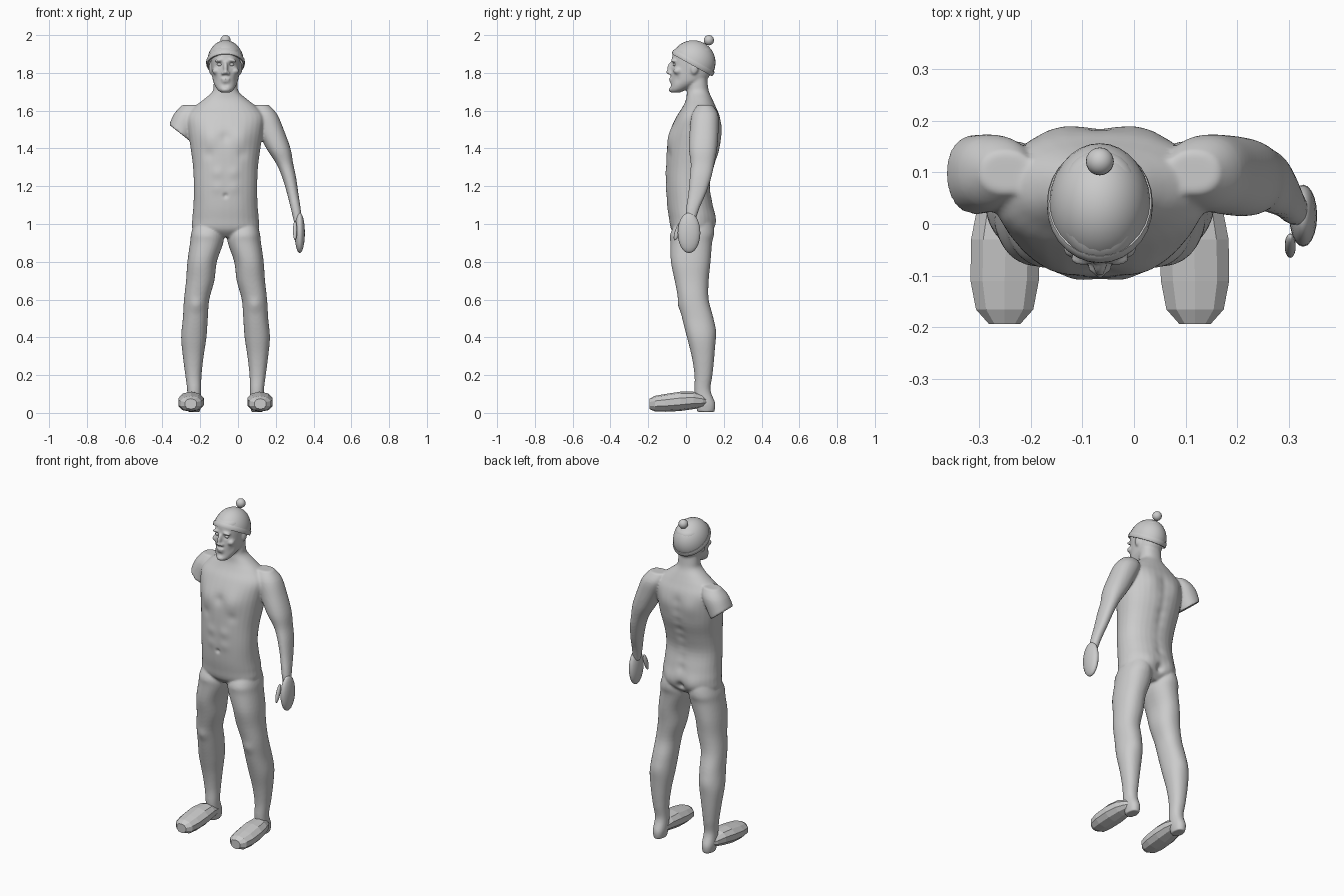
import bpy, bmesh, math
from mathutils import Vector, Matrix

if "Cube" in bpy.data.objects:
    bpy.data.objects.remove(bpy.data.objects["Cube"])

MID = -0.066  # x of the body's midline; parts are built around local x = 0


def spline(rows, steps):
    """Catmull-Rom interpolation of tuples."""
    out = []
    for i in range(len(rows) - 1):
        p = [rows[max(0, min(len(rows) - 1, i + k))] for k in (-1, 0, 1, 2)]
        for s in range(steps):
            t = s / steps
            out.append([0.5 * (2 * b + (c - a) * t + (2 * a - 5 * b + 4 * c - d) * t * t
                               + (3 * b - a - 3 * c + d) * t ** 3) for a, b, c, d in zip(*p)])
    return out + [list(rows[-1])]


def loft(bm, rows, n=32, steps=4, side=1, along_y=False):
    """Skin ovals given as (height, centre x, low, high, half width)."""
    rings = []
    for h, cx, a, b, rx in spline(rows, steps):
        ring = []
        for k in range(n):
            ang = 2 * math.pi * (k + 0.5) / n
            c, s = math.cos(ang), math.sin(ang)
            x = side * (cx + rx * math.copysign(abs(c) ** 0.9, c))
            q = (a + b) / 2 + (b - a) / 2 * math.copysign(abs(s) ** 0.9, s)
            ring.append(bm.verts.new((x, h, q) if along_y else (x, q, h)))
        rings.append(ring)
    faces = []
    for r, q in zip(rings, rings[1:]):
        for k in range(n):
            j = (k + 1) % n
            faces.append(bm.faces.new((r[k], r[j], q[j], q[k])))
    faces += [bm.faces.new(rings[0]), bm.faces.new(rings[-1])]
    return [v for r in rings for v in r], faces


def ball(bm, pos, rad, rot=0, seg=20, axis='X'):
    m = Matrix.Translation(pos) @ Matrix.Rotation(math.radians(rot), 4, axis) @ Matrix.Diagonal((*rad, 1))
    bmesh.ops.create_uvsphere(bm, u_segments=seg, v_segments=seg // 2 + 2, radius=1, matrix=m)


def finish(name, bm, smooth=True, loc=(MID, 0, 0)):
    bmesh.ops.recalc_face_normals(bm, faces=bm.faces[:])
    me = bpy.data.meshes.new(name)
    bm.to_mesh(me)
    bm.free()
    for p in me.polygons:
        p.use_smooth = smooth
    ob = bpy.data.objects.new(name, me)
    ob.location = loc
    bpy.context.collection.objects.link(ob)
    return ob


# Torso and neck
bm = bmesh.new()
loft(bm, [(.93, 0, -.04, .10, .09), (.97, 0, -.078, .14, .172), (1.03, 0, -.09, .155, .176),
          (1.1, 0, -.10, .145, .170), (1.2, 0, -.105, .128, .168), (1.3, 0, -.105, .15, .172),
          (1.4, 0, -.10, .18, .185), (1.5, 0, -.08, .185, .20), (1.57, 0, -.05, .178, .205),
          (1.62, 0, -.018, .158, .165), (1.66, 0, .0, .14, .115), (1.70, 0, .005, .122, .07),
          (1.74, 0, .01, .115, .063), (1.79, 0, .02, .11, .06)])

# Legs
LEG = [(1.01, .095, -.05, .13, .07), (.95, .097, -.083, .145, .085), (.9, .10, -.083, .138, .088),
       (.8, .124, -.08, .13, .078), (.7, .134, -.06, .12, .075), (.6, .153, -.04, .12, .067),
       (.5, .16, -.02, .145, .066), (.4, .168, .005, .155, .067), (.3, .171, .03, .15, .055),
       (.2, .17, .045, .14, .043), (.12, .166, .045, .13, .037), (.05, .166, .05, .155, .037),
       (.005, .166, .06, .15, .03)]
for s in (1, -1):
    loft(bm, LEG, side=s)

# Whole left arm, and the right arm cut off below the shoulder
ARM = [(1.63, .18, .06, .14, .05), (1.58, .202, .03, .17, .072), (1.5, .237, .02, .172, .071),
       (1.4, .28, .015, .165, .064), (1.32, .313, .025, .15, .045), (1.25, .336, .02, .135, .037),
       (1.16, .356, .012, .105, .030), (1.08, .372, 0, .07, .026), (1.0, .386, -.005, .045, .021)]
loft(bm, ARM)
stub = bmesh.new()
loft(stub, ARM, side=-1)
bmesh.ops.bisect_plane(stub, geom=stub.verts[:] + stub.edges[:] + stub.faces[:],
                       plane_co=(-.297, 0, 1.525), plane_no=(-.62, 0, -.78), clear_outer=True)
bmesh.ops.holes_fill(stub, edges=[e for e in stub.edges if e.is_boundary])
tmp = bpy.data.meshes.new("stub")
stub.to_mesh(tmp)
stub.free()
bm.from_mesh(tmp)
bpy.data.meshes.remove(tmp)

# Head with nose, lips, chin, brows, eyes and ears
loft(bm, [(1.695, 0, -.075, -.035, .022), (1.71, 0, -.084, 0, .042), (1.74, 0, -.08, .06, .06),
          (1.77, 0, -.08, .115, .069), (1.82, 0, -.076, .138, .075), (1.87, 0, -.074, .145, .078),
          (1.92, 0, -.065, .138, .077), (1.95, 0, -.02, .1, .05)])
ball(bm, (0, -.083, 1.828), (.012, .017, .034), -14)
ball(bm, (0, -.092, 1.803), (.013, .014, .011))
ball(bm, (0, -.080, 1.768), (.025, .011, .007))
ball(bm, (0, -.078, 1.754), (.022, .011, .008))
ball(bm, (0, -.078, 1.712), (.024, .014, .016))
for s in (1, -1):
    ball(bm, (s * .014, -.082, 1.798), (.010, .013, .009))
    ball(bm, (s * .033, -.068, 1.866), (.028, .013, .009), s * 8, axis='Y')
    ball(bm, (s * .050, -.045, 1.81), (.022, .022, .018))
    ball(bm, (s * .078, .045, 1.825), (.011, .021, .034), -10)

# Fuse the parts into one skin
bmesh.ops.recalc_face_normals(bm, faces=bm.faces[:])
body = finish("body", bm)
rm = body.modifiers.new("fuse", 'REMESH')
rm.mode, rm.voxel_size = 'VOXEL', .0065
sm = body.modifiers.new("soften", 'SMOOTH')
sm.factor, sm.iterations = .5, 5
dg = bpy.context.evaluated_depsgraph_get()
skin = bpy.data.meshes.new_from_object(body.evaluated_get(dg))
body.modifiers.clear()
body.data = skin

# Soft swellings and hollows: (x, y, z, radius, push in y), mirrored when x > 0
BUMPS = [(.085, -.09, 1.46, .06, -.012), (0, -.09, 1.46, .03, .007), (.09, -.10, 1.37, .03, .006),
         (0, -.105, 1.15, .012, .010), (.045, -.105, 1.27, .03, -.005), (.045, -.105, 1.19, .03, -.004),
         (.085, .18, 1.5, .06, .010), (.08, .15, 1.0, .055, .012), (0, .14, .99, .022, -.022),
         (.155, -.035, .57, .035, -.008), (.165, .15, .43, .05, .006),
         (.032, -.072, 1.846, .013, .012), (.056, -.05, 1.765, .02, .006), (0, -.09, 1.735, .012, .006)]
BUMPS += [(0, .16, 1.1 + .06 * i, .03, -.009) for i in range(8)]
BUMPS += [(-b[0], *b[1:]) for b in BUMPS if b[0] > 0]
BUMPS = [(Vector(b[:3]), b[3], b[4]) for b in BUMPS]
for v in skin.vertices:
    push = 0
    for c, r, d in BUMPS:
        if abs(v.co.z - c.z) < 2.5 * r:
            push += d * math.exp(-(v.co - c).length_squared / (r * r))
    v.co.y += push
# Eyeballs sit in the sockets
bm = bmesh.new()
for s in (1, -1):
    ball(bm, (s * .031, -.055, 1.844), (.014, .014, .010), seg=14)
finish("eyes", bm)
for p in skin.polygons:
    p.use_smooth = True

# Faceted slippers
SHOE = [(-.193, .184, .02, .075, .032), (-.165, .184, .008, .09, .058), (-.11, .184, .006, .10, .069),
        (-.03, .182, .01, .112, .070), (.04, .178, .02, .112, .060), (.09, .172, .03, .095, .045),
        (.125, .168, .045, .07, .020)]
for s, name in ((1, "left_slipper"), (-1, "right_slipper")):
    bm = bmesh.new()
    loft(bm, SHOE, n=10, steps=1, side=s, along_y=True)
    finish(name, bm, smooth=False)

# Mitten with thumb
bm = bmesh.new()
ball(bm, (.393, .016, .953), (.027, .060, .107), seg=20)
ball(bm, (.368, -.042, .965), (.011, .015, .055), -20, seg=14)
finish("mitten", bm)


# Knitted hat: tilted dome, band and bobble
def lathe(name, profile, n=28):
    bm = bmesh.new()
    rings = [[bm.verts.new((.098 * r * math.cos(2 * math.pi * k / n),
                            .119 * r * math.sin(2 * math.pi * k / n), h)) for k in range(n)]
             for r, h in profile]
    for a, b in zip(rings, rings[1:]):
        for k in range(n):
            j = (k + 1) % n
            bm.faces.new((a[k], a[j], b[j], b[k]))
    bmesh.ops.remove_doubles(bm, verts=bm.verts[:], dist=1e-5)
    ob = finish(name, bm, loc=(MID, .037, 1.853))
    ob.rotation_euler.x = math.radians(-29)
    return ob


lathe("hat", [(math.cos(i * math.pi / 20), .12 * math.sin(i * math.pi / 20)) for i in range(11)])
band = lathe("hat_band", [(.95, -.013), (1.02, -.013), (1.045, -.006), (1.045, .008), (1.02, .014),
                          (.95, .014), (.95, -.013)])
bm = bmesh.new()
ball(bm, (0, .121, 1.973), (.027, .027, .027), seg=20)
finish("bobble", bm)

bpy.ops.object.select_all(action='DESELECT')
band.select_set(True)
bpy.context.view_layer.objects.active = band
bpy.ops.object.shade_smooth_by_angle(angle=math.radians(35))
